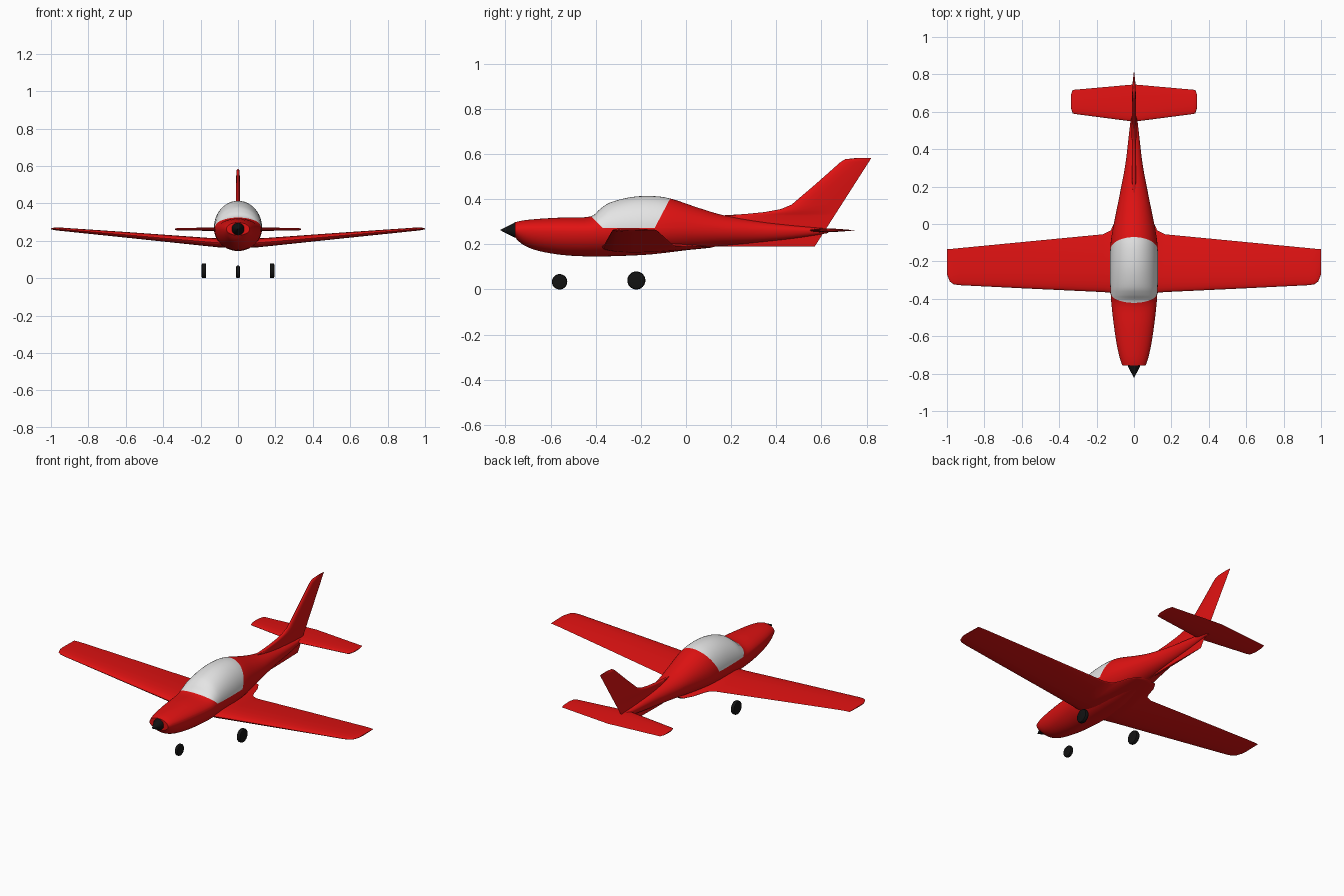
import bpy, bmesh, math
from mathutils import Vector

if "Cube" in bpy.data.objects:
    bpy.data.objects.remove(bpy.data.objects["Cube"])


def material(name, rgb):
    m = bpy.data.materials.new(name)
    m.diffuse_color = (*rgb, 1)
    m.use_nodes = True
    m.node_tree.nodes["Principled BSDF"].inputs["Base Color"].default_value = m.diffuse_color
    return m


red = material("red paint", (0.75, 0.006, 0.006))
white = material("canopy white", (0.78, 0.78, 0.78))
black = material("black rubber", (0.006, 0.006, 0.006))


def finish(bm, name, mats, angle=35):
    bmesh.ops.recalc_face_normals(bm, faces=bm.faces[:])
    me = bpy.data.meshes.new(name)
    bm.to_mesh(me)
    bm.free()
    for m in mats:
        me.materials.append(m)
    ob = bpy.data.objects.new(name, me)
    bpy.context.collection.objects.link(ob)
    bpy.ops.object.select_all(action='DESELECT')
    ob.select_set(True)
    bpy.context.view_layer.objects.active = ob
    bpy.ops.object.shade_smooth_by_angle(angle=math.radians(angle))
    return ob


def loft(rings):
    """Skin a list of closed rings and cap both ends."""
    bm = bmesh.new()
    vs = [[bm.verts.new(p) for p in r] for r in rings]
    n = len(rings[0])
    for a, b in zip(vs, vs[1:]):
        for i in range(n):
            j = (i + 1) % n
            bm.faces.new((a[i], a[j], b[j], b[i]))
    bm.faces.new(vs[0])
    bm.faces.new(vs[-1][::-1])
    return bm


def smooth_rows(rows, steps=4):
    """Catmull-Rom interpolation between station rows."""
    r = [Vector(q) for q in rows]
    r = [r[0]] + r + [r[-1]]
    out = []
    for i in range(1, len(r) - 2):
        p0, p1, p2, p3 = r[i - 1:i + 3]
        for k in range(steps):
            t = k / steps
            out.append(0.5 * (2 * p1 + (p2 - p0) * t
                              + (2 * p0 - 5 * p1 + 4 * p2 - p3) * t ** 2
                              + (3 * p1 - p0 - 3 * p2 + p3) * t ** 3))
    return out + [r[-1]]


def airfoil(lead, trail, thick, n=32):
    """Closed symmetric wing section as (chord position, offset)."""
    pts = []
    for i in range(n):
        a = 2 * math.pi * i / n
        u = (1 - math.cos(a)) / 2
        h = 5 * thick * (0.2969 * math.sqrt(u) - 0.126 * u - 0.3516 * u ** 2
                         + 0.2843 * u ** 3 - 0.1 * u ** 4)
        pts.append((lead + (trail - lead) * u, h if a <= math.pi else -h))
    return pts


def mirrored(rows):
    return [(-r[0], *r[1:]) for r in rows[:0:-1]] + rows


# Fuselage: y, top z, bottom z, half width, z of widest line
stations = [
    (-0.757, 0.298, 0.230, 0.062, 0.263), (-0.72, 0.306, 0.197, 0.075, 0.262),
    (-0.65, 0.313, 0.170, 0.091, 0.260), (-0.54, 0.319, 0.152, 0.108, 0.258),
    (-0.425, 0.323, 0.146, 0.121, 0.258), (-0.38, 0.357, 0.146, 0.124, 0.260),
    (-0.336, 0.385, 0.147, 0.127, 0.263), (-0.25, 0.408, 0.150, 0.129, 0.267),
    (-0.16, 0.414, 0.155, 0.128, 0.270), (-0.07, 0.403, 0.165, 0.121, 0.270),
    (0.06, 0.360, 0.181, 0.096, 0.267), (0.17, 0.328, 0.194, 0.074, 0.263),
    (0.32, 0.302, 0.208, 0.046, 0.260), (0.48, 0.283, 0.226, 0.027, 0.260),
    (0.63, 0.269, 0.250, 0.010, 0.260)]
rings = []
for y, top, bot, w, mid in smooth_rows(stations):
    ring = []
    for i in range(48):
        a = 2 * math.pi * i / 48
        s = math.sin(a)
        ring.append((w * math.cos(a), y, mid + s * (top - mid if s > 0 else mid - bot)))
    rings.append(ring)
bm = loft(rings)

# Canopy: sill, windscreen and rear edges are cut in, then coloured
planes = [(Vector((0, -0.3, 0.273)), Vector((0, 0, 1))),
          (Vector((0, -0.42, 0.323)), Vector((0, 0.05, 0.05)).normalized()),
          (Vector((0, -0.07, 0.403)), Vector((0, -0.133, 0.07)).normalized())]
for co, no in planes:
    bmesh.ops.bisect_plane(bm, geom=bm.verts[:] + bm.edges[:] + bm.faces[:],
                           dist=1e-5, plane_co=co, plane_no=no)
for f in bm.faces:
    c = f.calc_center_median()
    f.material_index = int(all((c - co).dot(no) > 0 for co, no in planes))
finish(bm, "fuselage", [red, white])

# Wing: x, leading y, trailing y, z, thickness
wing = [(0, -0.375, 0.12, 0.187, 0.05), (0.06, -0.375, 0.11, 0.188, 0.05),
        (0.09, -0.372, 0.06, 0.189, 0.05), (0.108, -0.37, 0.00, 0.190, 0.049),
        (0.125, -0.368, -0.035, 0.191, 0.047), (0.165, -0.364, -0.055, 0.194, 0.045),
        (0.55, -0.346, -0.092, 0.228, 0.032), (0.935, -0.327, -0.129, 0.261, 0.018),
        (0.965, -0.322, -0.132, 0.263, 0.016), (0.985, -0.307, -0.134, 0.264, 0.012),
        (1.0, -0.27, -0.135, 0.264, 0.005)]
finish(loft([[(x, y, z + h) for y, h in airfoil(l, t, th)]
             for x, l, t, z, th in mirrored(wing)]), "wing", [red])

# Tailplane
tail = [(0, 0.547, 0.746, 0.262, 0.018), (0.315, 0.588, 0.718, 0.262, 0.015),
        (0.328, 0.592, 0.717, 0.262, 0.012), (0.337, 0.62, 0.69, 0.262, 0.005)]
finish(loft([[(x, y, z + h) for y, h in airfoil(l, t, th)]
             for x, l, t, z, th in mirrored(tail)]), "tailplane", [red])

# Fin with dorsal fillet and ventral keel: z, leading y, thickness
fin = [(0.19, 0.13, 0.012), (0.21, 0.14, 0.018), (0.30, 0.15, 0.024),
       (0.328, 0.16, 0.022), (0.334, 0.26, 0.022), (0.343, 0.35, 0.024),
       (0.356, 0.42, 0.025), (0.376, 0.468, 0.025), (0.47, 0.578, 0.022),
       (0.565, 0.685, 0.018), (0.577, 0.705, 0.014), (0.583, 0.76, 0.005)]
finish(loft([[(h, y, z) for y, h in airfoil(l, 0.57 + (z - 0.19) * 0.64, th)]
             for z, l, th in fin]), "fin", [red])


def disc_ring(n, r, place):
    return [place(r * math.cos(2 * math.pi * i / n), r * math.sin(2 * math.pi * i / n))
            for i in range(n)]


# Spinner
finish(loft([disc_ring(32, r, lambda a, b, y=y: (a, y, 0.263 + b))
             for y, r in ((-0.75, 0.034), (-0.76, 0.033), (-0.822, 0.001))]),
       "spinner", [black])


# Wheels with rounded shoulders
def wheel(name, x, y, r, half):
    prof = [(-half, r * 0.8), (-half * 0.85, r * 0.93), (-half * 0.45, r),
            (half * 0.45, r), (half * 0.85, r * 0.93), (half, r * 0.8)]
    finish(loft([disc_ring(40, q, lambda a, b, d=d: (x + d, y + a, r + b))
                 for d, q in prof]), name, [black])


wheel("nose_wheel", 0, -0.56, 0.034, 0.010)
for side, label in ((1, "right"), (-1, "left")):
    wheel(label + "_main_wheel", side * 0.182, -0.22, 0.040, 0.012)
